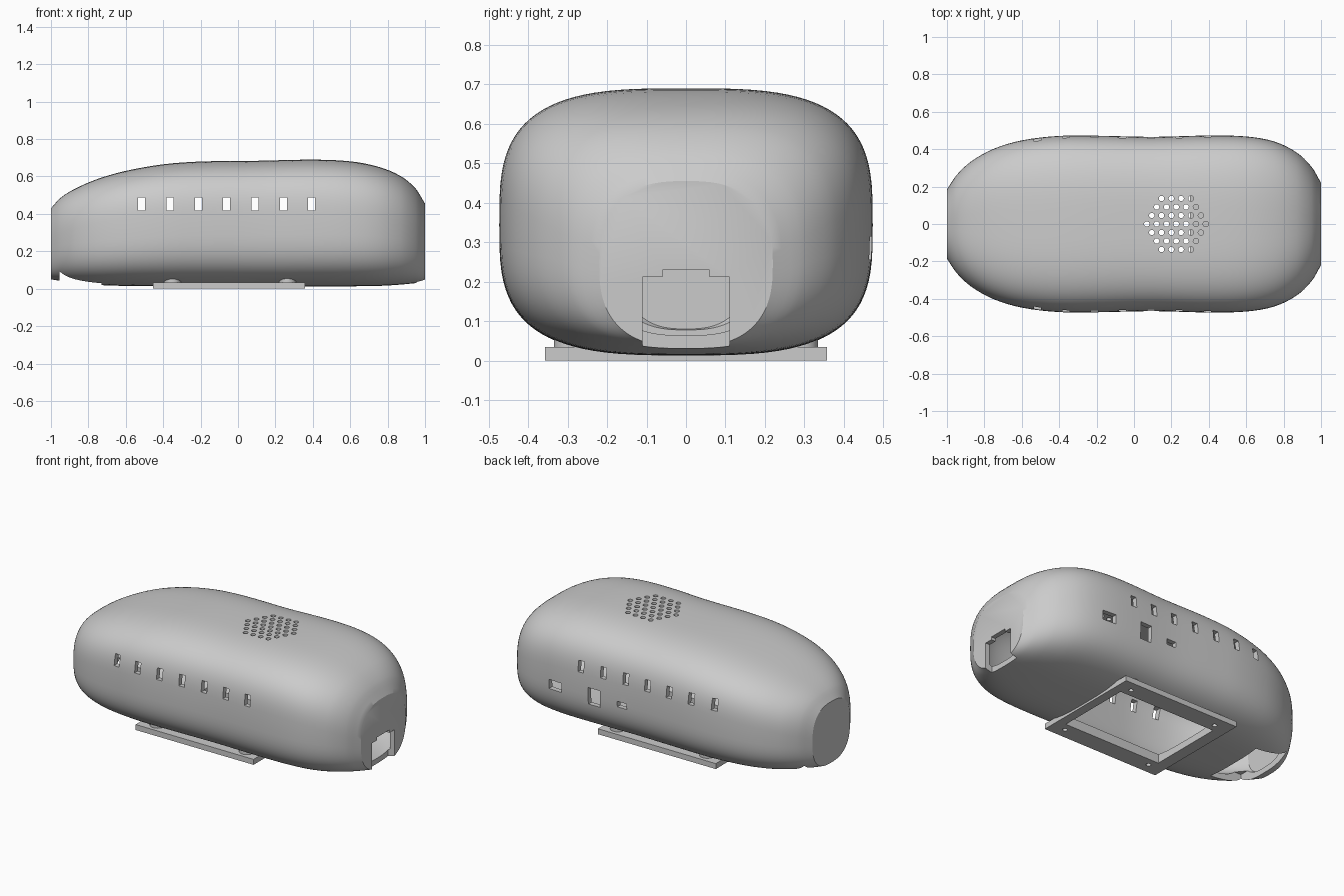
import bpy, bmesh
from math import cos, sin, pi, radians
from mathutils import Matrix, Vector

if "Cube" in bpy.data.objects:
    bpy.data.objects.remove(bpy.data.objects["Cube"], do_unlink=True)

grey = bpy.data.materials.new("light grey plastic")
grey.use_nodes = True
grey.diffuse_color = (0.6, 0.6, 0.6, 1)
grey.node_tree.nodes["Principled BSDF"].inputs["Base Color"].default_value = grey.diffuse_color

WALL = 0.03


def make_object(name, bm):
    bmesh.ops.recalc_face_normals(bm, faces=bm.faces)
    mesh = bpy.data.meshes.new(name)
    bm.to_mesh(mesh)
    bm.free()
    mesh.materials.append(grey)
    obj = bpy.data.objects.new(name, mesh)
    bpy.context.collection.objects.link(obj)
    return obj


def add_box(bm, x0, x1, y0, y1, z0, z1):
    centre = Vector((x0 + x1, y0 + y1, z0 + z1)) / 2
    size = Matrix.Diagonal((x1 - x0, y1 - y0, z1 - z0, 1))
    bmesh.ops.create_cube(bm, size=1, matrix=Matrix.Translation(centre) @ size)


def add_rod(bm, x, y, z0, z1, r, sides=20):
    bmesh.ops.create_cone(bm, cap_ends=True, segments=sides, radius1=r, radius2=r,
                          depth=z1 - z0, matrix=Matrix.Translation((x, y, (z0 + z1) / 2)))


def subtract(obj, cutter):
    cutter.hide_render = True
    mod = obj.modifiers.new("cut", "BOOLEAN")
    mod.operation, mod.solver, mod.object = "DIFFERENCE", "EXACT", cutter
    bpy.context.view_layer.objects.active = obj
    bpy.ops.object.modifier_apply(modifier=mod.name)
    bpy.data.objects.remove(cutter, do_unlink=True)


def smooth(obj):
    bpy.ops.object.select_all(action="DESELECT")
    obj.select_set(True)
    bpy.context.view_layer.objects.active = obj
    bpy.ops.object.shade_smooth_by_angle(angle=radians(28))


# Hull stations: x, top height, half width, bottom height
STATIONS = [Vector(s) for s in (
    (-1, .43, .185, .05), (-.95, .485, .26, .042), (-.87, .535, .335, .03),
    (-.75, .587, .402, .02), (-.6, .63, .447, .015), (-.4, .665, .471, .013),
    (-.2, .68, .472, .013), (.1, .684, .466, .013), (.4, .69, .473, .013),
    (.6, .681, .468, .013), (.75, .652, .441, .015), (.87, .602, .382, .022),
    (.95, .535, .305, .03), (1, .455, .22, .035))]


def stations(steps):
    """Smoothly interpolated hull stations."""
    pts = [STATIONS[0] * 2 - STATIONS[1]] + STATIONS + [STATIONS[-1] * 2 - STATIONS[-2]]
    for a, b, c, d in zip(pts, pts[1:], pts[2:], pts[3:]):
        h = c[0] - b[0]
        m0 = (c - a) * (h / (c[0] - a[0]))
        m1 = (d - b) * (h / (d[0] - b[0]))
        for i in range(steps):
            t = i / steps
            yield (b * (2 * t**3 - 3 * t**2 + 1) + m0 * (t**3 - 2 * t**2 + t)
                   + c * (3 * t**2 - 2 * t**3) + m1 * (t**3 - t**2))
    yield STATIONS[-1]


def loft(name, inset, sides=96):
    """Loft of rounded-box sections with flat end caps."""
    bm = bmesh.new()
    rings = []
    for x, top, half, low in stations(4):
        n = 3.2 - 0.6 * abs(x) ** 6
        w, h, mid = half - inset, (top - low) / 2 - inset, (top + low) / 2
        ring = []
        for i in range(sides):
            c, s = cos(2 * pi * i / sides), sin(2 * pi * i / sides)
            y = w * abs(c) ** (2 / n) * (1 if c > 0 else -1)
            z = h * abs(s) ** (2 / n) * (1 if s > 0 else -1)
            ring.append(bm.verts.new((x * (1 - inset), y, mid + z)))
        rings.append(ring)
    for p, q in zip(rings, rings[1:]):
        for i in range(sides):
            j = (i + 1) % sides
            bm.faces.new((p[i], p[j], q[j], q[i]))
    bm.faces.new(rings[0])
    bm.faces.new(rings[-1])
    return make_object(name, bm)


# Hollow housing
housing = loft("housing_shell", 0)
subtract(housing, loft("inner_cavity", WALL))

# Openings in the housing
bm = bmesh.new()
for i in range(7):                                   # vent windows, both sides
    x = -0.515 + 0.1515 * i
    add_box(bm, x - .019, x + .019, -.6, .6, .418, .487)
for x, z, w, h in ((.573, .285, .09, .058), (.305, .285, .08, .105), (.115, .285, .065, .035)):
    add_box(bm, x - w / 2, x + w / 2, .3, .6, z - h / 2, z + h / 2)   # rear ports
for row in range(-3, 4):                             # hexagonal speaker grille
    count = 7 - abs(row)
    for k in range(count):
        add_rod(bm, .226 + (k - (count - 1) / 2) * .0525, row * .0455, .6, .8, .0145, 16)
add_box(bm, -.38, .3, -.24, .24, -.1, .1)            # access opening underneath
add_box(bm, -.955, -.73, -.2, .2, -.1, .12)          # cable opening underneath
subtract(housing, make_object("opening_cutter", bm))

# Stepped connector slot in the left end
for half, top in ((.11, .212), (.06, .23)):
    bm = bmesh.new()
    add_box(bm, .955, 1.1, -half, half, -.05, top)
    subtract(housing, make_object("slot_cutter", bm))
smooth(housing)

# Mounting frame with screw holes
SCREWS = [(x, y) for x in (-.35, .265) for y in (-.29, .29)]
bm = bmesh.new()
add_box(bm, -.455, .357, -.357, .357, 0, .034)
frame = make_object("mounting_frame", bm)
bm = bmesh.new()
add_box(bm, -.38, .3, -.24, .24, -.1, .1)
for x, y in SCREWS:
    add_rod(bm, x, y, -.1, .1, .014)
subtract(frame, make_object("frame_cutter", bm))

# Screw bosses between frame and housing
bm = bmesh.new()
for x, y in SCREWS:
    add_rod(bm, x, y, .03, .055, .045, 32)
bosses = make_object("screw_bosses", bm)
smooth(bosses)
